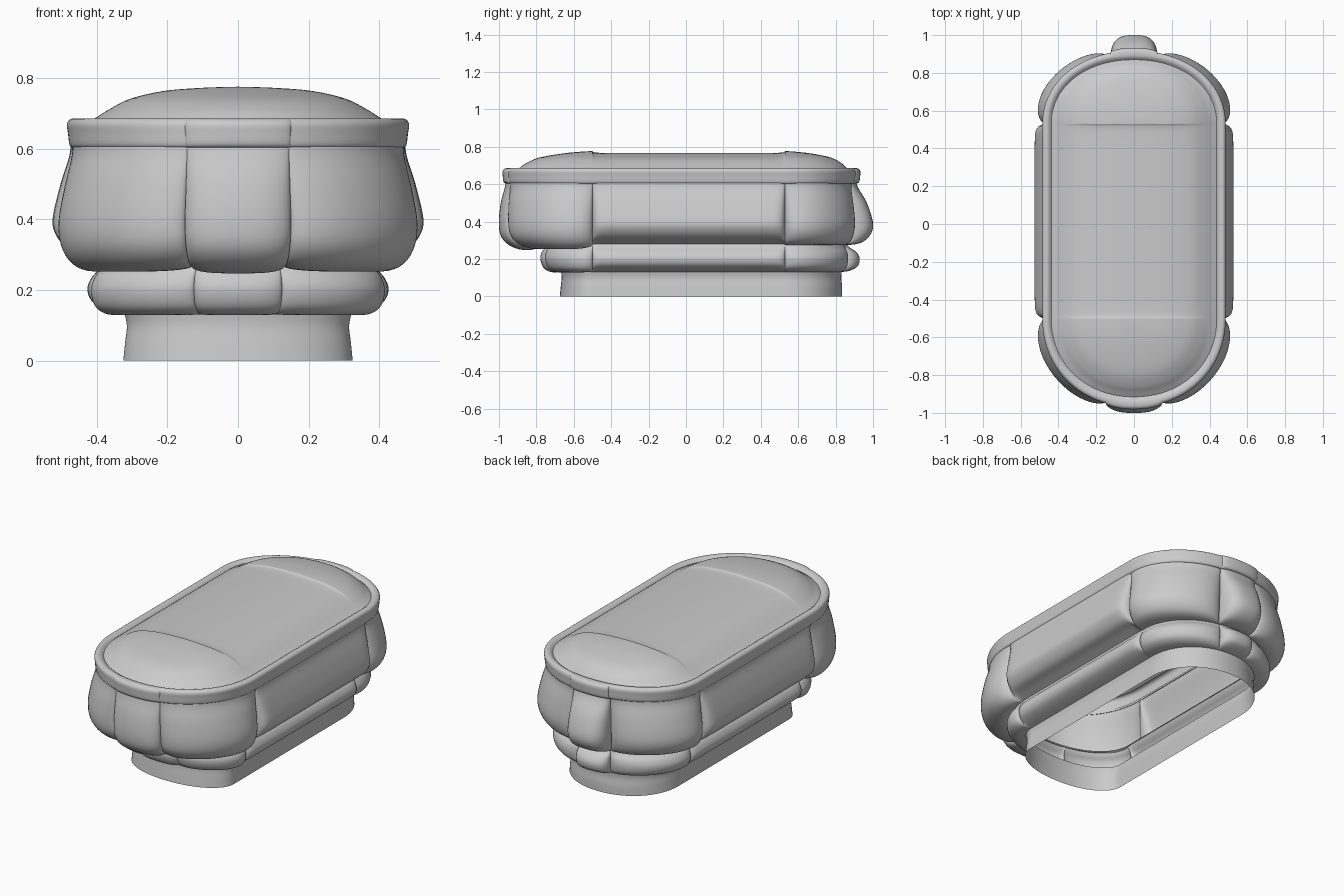
import bpy, bmesh, math
from mathutils import Vector

if "Cube" in bpy.data.objects:
    bpy.data.objects.remove(bpy.data.objects["Cube"])

Y0, Y1, EXP = -0.5, 0.53, 2 / 2.1          # straight-side limits, end roundness
SEGS = {                                   # pad: (start, end, points, falloff power)
    "front": (90, 73, 10, 3), "front_corner": (73, 0, 26, 4), "side": (0, 1, 30, 24),
    "back_corner": (0, 76, 26, 4.5), "back": (76, 90, 10, 3)}


def ring_points(floor):
    """Right half of the outline: (pad, parameter, bulge factor)."""
    pts = []
    for name, (s, e, n, p) in SEGS.items():
        for i in range(n + 1):
            if i == 0 and pts:
                continue
            k = i / n
            if name == "front":
                w = math.sin(k * math.pi / 2)
                t, edge = s + (e - s) * w, w
            elif name == "back":
                w = 1 - math.cos(k * math.pi / 2)
                t, edge = s + (e - s) * w, 1 - w
            else:
                w = 0.5 - 0.5 * math.cos(k * math.pi)
                t, edge = s + (e - s) * w, abs(2 * w - 1)
            m = math.sqrt(max(0, 1 - edge ** p))
            seam = floor if name == "front" or (name == "front_corner" and w < 0.5) else 0
            pts.append((name, t, seam + (1 - seam) * m))
    return pts


def place(name, t, a, yf, yb):
    if name == "side":
        return Vector((a, Y0 + (Y1 - Y0) * t, 0))
    c = max(0, math.cos(math.radians(t))) ** EXP
    s = max(0, math.sin(math.radians(t))) ** EXP
    if t >= 90:
        c = 0
    if name.startswith("front"):
        return Vector((a * c, Y0 + (yf - Y0) * s, 0))
    return Vector((a * c, Y1 + (yb - Y1) * s, 0))


def smooth_rows(rows, steps):
    """Catmull-Rom through the section rows."""
    out = []
    for i in range(len(rows) - 1):
        p0, p1, p2 = rows[max(i - 1, 0)], rows[i], rows[i + 1]
        p3 = rows[min(i + 2, len(rows) - 1)]
        for k in range(steps):
            t = k / steps
            out.append([0.5 * (2 * b + (c - a) * t + (2 * a - 5 * b + 4 * c - d) * t * t
                        + (3 * b - a - 3 * c + d) * t ** 3)
                        for a, b, c, d in zip(p0, p1, p2, p3)])
    return out + [list(rows[-1])]


def loft(name, rows, bulge={}, drop={}, floor=0.0, steps=4):
    """rows: z, half width, front y, back y, bulge amount, drop weight."""
    half = ring_points(floor)
    bm = bmesh.new()
    rings = []
    for z, a, yf, yb, b, dw in smooth_rows(rows, steps):
        base = [place(n, t, a, yf, yb) for n, t, m in half]
        co = []
        for i, (n, t, m) in enumerate(half):
            tan = base[min(i + 1, len(base) - 1)] - base[max(i - 1, 0)]
            nor = Vector((tan.y, -tan.x, 0))
            if i in (0, len(half) - 1):
                nor = Vector((0, -1 if i == 0 else 1, 0))
            nor = nor.normalized() if nor.length > 1e-6 else nor
            v = base[i] + nor * b * m * bulge.get(n, 1)
            v.z = z - dw * m * drop.get(n, 0)
            co.append(v)
        co += [Vector((-v.x, v.y, v.z)) for v in reversed(co[1:-1])]
        rings.append([bm.verts.new(v) for v in co])
    for lo, hi in zip(rings, rings[1:]):
        for i in range(len(lo)):
            j = (i + 1) % len(lo)
            bm.faces.new((lo[i], lo[j], hi[j], hi[i]))
    bmesh.ops.remove_doubles(bm, verts=bm.verts, dist=0.0004)
    me = bpy.data.meshes.new(name)
    bm.to_mesh(me)
    bm.free()
    ob = bpy.data.objects.new(name, me)
    bpy.context.collection.objects.link(ob)
    bpy.ops.object.select_all(action='DESELECT')
    ob.select_set(True)
    bpy.context.view_layer.objects.active = ob
    bpy.ops.object.shade_smooth_by_angle(angle=math.radians(50))
    return ob


# Open base skirt
loft("base_skirt", [
    (0.0, .325, -.675, .835, 0, 0), (.05, .32, -.67, .835, 0, 0),
    (.10, .315, -.665, .83, 0, 0), (.145, .325, -.67, .835, 0, 0)])

# Lower padded ring
loft("lower_pads", [
    (.13, .322, -.67, .833, 0, 0), (.138, .365, -.71, .85, .012, 1),
    (.16, .388, -.735, .86, .026, 1), (.20, .398, -.75, .865, .029, .3),
    (.235, .393, -.75, .865, .022, 0), (.26, .385, -.745, .86, .008, 0),
    (.285, .38, -.74, .855, 0, 0)],
    bulge={"back": 2.2}, drop={"front": .008, "front_corner": .008, "side": -.008}, floor=.25)

# Upper padded ring
loft("upper_pads", [
    (.278, .375, -.74, .85, 0, 0), (.277, .41, -.82, .862, .018, 1),
    (.295, .44, -.885, .87, .042, 1), (.34, .457, -.922, .875, .060, .8),
    (.40, .464, -.935, .88, .061, .2), (.50, .461, -.945, .885, .042, 0),
    (.58, .462, -.952, .89, .016, 0), (.62, .47, -.957, .90, .004, 0)],
    bulge={"back": 1.95, "front": 1.08}, floor=.35,
    drop={"front": .03, "front_corner": .025, "side": -.022})

# Rim band with a raised tab at each end
loft("rim_band", [
    (.602, .466, -.95, .895, .004, 0), (.61, .477, -.965, .912, .010, 0),
    (.645, .482, -.968, .916, .012, 0), (.67, .485, -.968, .916, .012, 0),
    (.684, .475, -.958, .906, .009, 0), (.685, .455, -.938, .888, 0, 0),
    (.672, .438, -.915, .87, 0, 0)],
    bulge={"front": 1, "back": 1.3, "front_corner": 0, "side": 0, "back_corner": 0})

# Domed top cushion, slightly lower along its middle
loft("top_cushion", [
    (.668, .442, -.918, .873, 0, 0), (.687, .405, -.89, .858, 0, 0),
    (.712, .365, -.855, .832, 0, .2), (.742, .305, -.785, .775, 0, .6),
    (.764, .21, -.66, .67, 0, 1), (.773, .10, -.57, .59, 0, 1),
    (.776, 0, -.52, .55, 0, 1)],
    drop={"side": .009})
